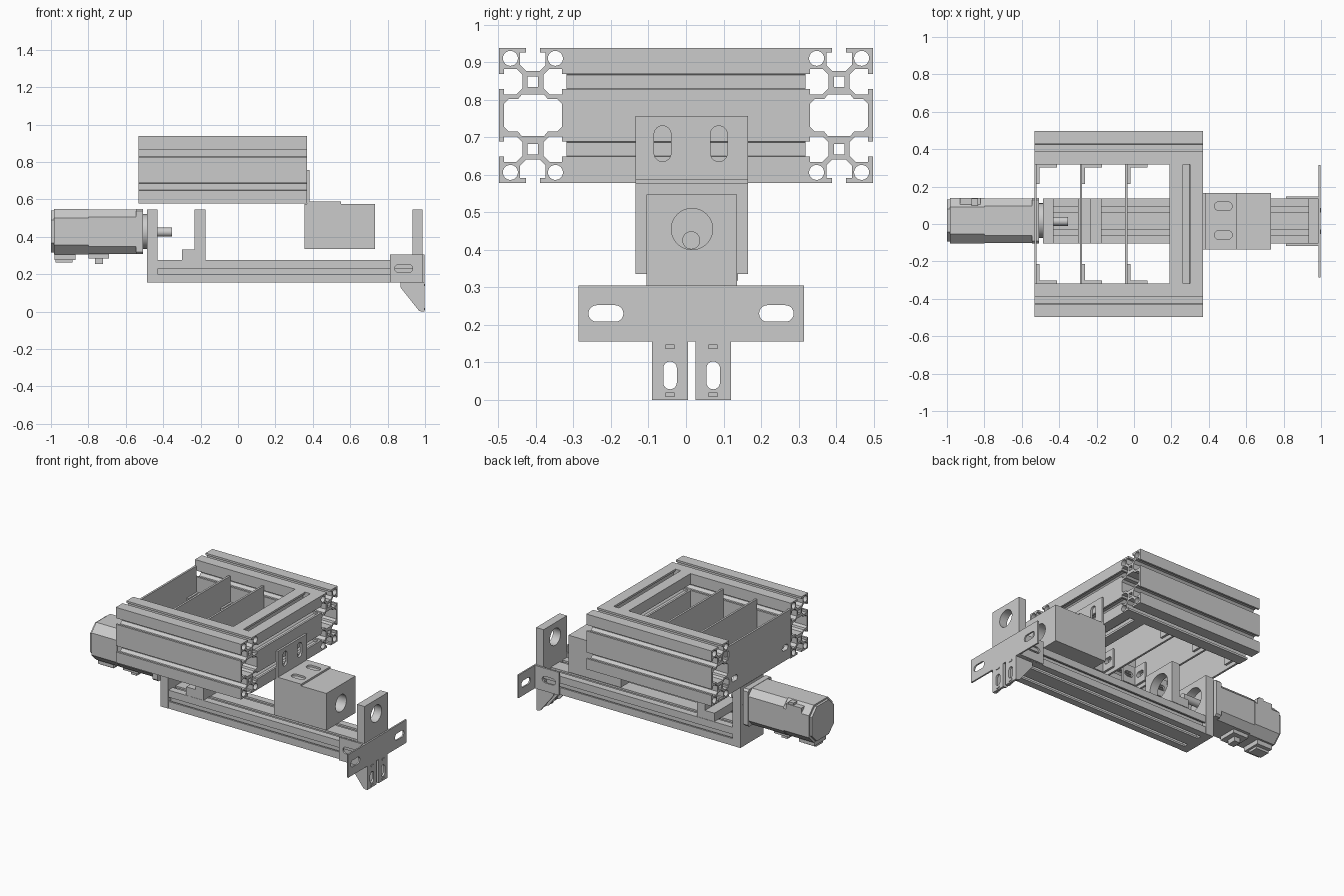
import bpy, bmesh
from math import sin, cos, pi

if "Cube" in bpy.data.objects:
    bpy.data.objects.remove(bpy.data.objects["Cube"])

# ---------- helpers ----------
AXES = {'x': (1, 2, 0), 'y': (0, 2, 1), 'z': (0, 1, 2)}   # where u, v, depth go

def prism(name, axis, a, b, *loops):
    """Extrude an outline (first loop) with holes (other loops) from a to b."""
    cu = bpy.data.curves.new(name, 'CURVE')
    cu.dimensions, cu.fill_mode, cu.extrude = '2D', 'BOTH', (b - a) / 2
    for pts in loops:
        sp = cu.splines.new('POLY')
        sp.points.add(len(pts) - 1)
        for p, (u, v) in zip(sp.points, pts):
            p.co = (u, v, 0, 1)
        sp.use_cyclic_u = True
    tmp = bpy.data.objects.new(name + "_tmp", cu)
    bpy.context.collection.objects.link(tmp)
    dg = bpy.context.evaluated_depsgraph_get()
    me = bpy.data.meshes.new_from_object(tmp.evaluated_get(dg))
    bpy.data.objects.remove(tmp)
    bpy.data.curves.remove(cu)
    bm = bmesh.new()
    bm.from_mesh(me)
    bmesh.ops.remove_doubles(bm, verts=bm.verts, dist=1e-5)
    iu, iv, iw = AXES[axis]
    for vert in bm.verts:
        u, v, w = vert.co
        co = [0, 0, 0]
        co[iu], co[iv], co[iw] = u, v, w + (a + b) / 2
        vert.co = co
    bmesh.ops.recalc_face_normals(bm, faces=bm.faces)
    bm.to_mesh(me)
    bm.free()
    me.name = name
    ob = bpy.data.objects.new(name, me)
    bpy.context.collection.objects.link(ob)
    bpy.ops.object.select_all(action='DESELECT')
    ob.select_set(True)
    bpy.context.view_layer.objects.active = ob
    bpy.ops.object.shade_smooth_by_angle(angle=0.5)
    return ob

def rect(u0, u1, v0, v1, c=0):
    if not c:
        return [(u0, v0), (u1, v0), (u1, v1), (u0, v1)]
    return [(u0 + c, v0), (u1 - c, v0), (u1, v0 + c), (u1, v1 - c),
            (u1 - c, v1), (u0 + c, v1), (u0, v1 - c), (u0, v0 + c)]

def circle(u, v, r, n=32):
    return [(u + r * cos(2 * pi * i / n), v + r * sin(2 * pi * i / n)) for i in range(n)]

def slot(u0, u1, v0, v1, n=8):
    """Long hole with round ends along its longer side."""
    r = min(u1 - u0, v1 - v0) / 2
    corners = [(u1 - r, v0 + r, -pi / 2), (u1 - r, v1 - r, 0),
               (u0 + r, v1 - r, pi / 2), (u0 + r, v0 + r, pi)]
    pts = []
    for cu, cv, s in corners:
        for i in range(n + 1):
            p = (cu + r * cos(s + i * pi / 2 / n), cv + r * sin(s + i * pi / 2 / n))
            if not pts or abs(p[0] - pts[-1][0]) + abs(p[1] - pts[-1][1]) > 1e-6:
                pts.append(p)
    if abs(pts[0][0] - pts[-1][0]) + abs(pts[0][1] - pts[-1][1]) < 1e-6:
        pts.pop()
    return pts

def four(q):
    """Mirror a quarter outline (top to right) into a full loop."""
    right = q + [(u, -v) for u, v in reversed(q)]
    return right + [(-u, -v) for u, v in q] + [(-u, v) for u, v in reversed(q)]

def box(name, x0, x1, y0, y1, z0, z1):
    return prism(name, 'z', z0, z1, rect(x0, x1, y0, y1))

def move(loops, du, dv):
    return [[(u + du, v + dv) for u, v in l] for l in loops]

# ---------- frame beams (tall slotted section) ----------
outer = four([(.018, .118), (.034, .134), (.034, .167), (.019, .167), (.019, .18), (.09, .18),
              (.09, .110), (.077, .110), (.077, .124), (.044, .124), (.028, .108),
              (.028, .072), (.044, .056), (.077, .056), (.077, .070), (.09, .070)])
cavity = four([(.03, .055), (.04, .043), (.065, .043), (.077, .031)])
BEAM = [outer, cavity]
for sv in (1, -1):
    star = [((.02 if i % 2 else .014) * cos(i * pi / 4), sv * .09 + (.02 if i % 2 else .014) * sin(i * pi / 4))
            for i in range(8)]
    BEAM.append(star)
    for su in (1, -1):
        BEAM.append(circle(su * .06, sv * .152, .02, 24))
ZB = .758
for side, y in (("left", .408), ("right", -.408)):
    prism("frame_beam_" + side, 'x', -.533, .37, *move(BEAM, y, ZB))
prism("frame_cross_beam", 'y', -.318, .318, *move(BEAM, .28, ZB))

# ---------- divider plates with corner angles ----------
for i, x in enumerate((-.533, -.29, -.047)):
    holes = [slot(s * .26 - .03, s * .26 + .03, .652, .688) for s in (1, -1)]
    prism(f"divider_plate_{i}", 'x', x, x + .013, rect(-.317, .317, .585, .9), *holes)
    for s in (1, -1):
        ya, yb = sorted((s * .215, s * .317))
        hole = slot(s * .26 - .03, s * .26 + .03, .652, .688)
        prism(f"angle_plate_leg_{i}_{s}", 'x', x + .013, x + .027, rect(ya, yb, .61, .73), hole)
        ya, yb = sorted((s * .303, s * .317))
        prism(f"angle_beam_leg_{i}_{s}", 'y', ya, yb, rect(x + .027, x + .12, .61, .73),
              slot(x + .045, x + .105, .652, .688))

# ---------- linear axis base ----------
YC, ZC = .016, .215
base = four([(.026, .028), (.036, .028), (.036, .048), (.046, .048), (.046, .06),
             (.074, .06), (.074, .048), (.084, .048), (.084, .028), (.094, .028),
             (.106, .04), (.106, .014), (.119, .014), (.119, .0138)][:2] +
            [(.036, .048), (.046, .048), (.046, .06)])
# outline: two slots above, two below, one on each side
q = [(.046, .06), (.046, .048), (.036, .048), (.036, .03), (.084, .03), (.084, .048),
     (.074, .048), (.074, .06), (.119, .06), (.119, .014), (.107, .014), (.107, .023),
     (.092, .023), (.092, .008)]
base = four(q)
prism("axis_base", 'x', -.43, .932, *move([base], YC, ZC))

# ---------- upright plates on the base ----------
def upright(name, x0, x1, z0, hz, r):
    prism(name, 'x', x0, x1, rect(-.105, .136, z0, .547), circle(YC, hz, r, 40))

upright("motor_mount", -.487, -.43, .155, .43, .08)
upright("bearing_plate", -.232, -.175, .277, .43, .08)
upright("end_plate", .932, .986, .155, .455, .055)
box("bearing_foot", -.3, -.232, -.105, .136, .277, .332)

# ---------- carriage block and its bracket ----------
prism("carriage_block", 'x', .355, .732, rect(-.135, .165, .335, .576), circle(YC, .455, .055, 40))
prism("carriage_bracket_upright", 'x', .37, .383, rect(-.135, .165, .576, .757),
      slot(-.085, -.04, .635, .73), slot(.065, .11, .635, .73))
prism("carriage_bracket_top", 'z', .576, .588, rect(.383, .55, -.135, .165),
      slot(.43, .525, -.082, -.035), slot(.43, .525, .072, .118))

# ---------- end support bracket ----------
prism("end_cross_plate", 'x', .986, .996, rect(-.287, .315, .155, .305),
      slot(-.26, -.167, .208, .252), slot(.195, .287, .208, .252))
for s, y in (("left", .136), ("right", -.117)):
    prism("end_side_plate_" + s, 'y', y, y + .012, rect(.812, .986, .155, .305),
          slot(.838, .934, .21, .252))
for s, y in (("left", .025), ("right", -.09)):
    w, m = .095, y + .0475
    prism("foot_face_" + s, 'x', .982, .996, rect(y, y + w, 0, .155),
          slot(m - .018, m + .018, .028, .102))
    box("foot_top_" + s, .87, .982, y, y + w, .141, .155)
    for k, yy in enumerate((y, y + w - .012)):
        prism(f"foot_gusset_{s}_{k}", 'y', yy, yy + .012,
              [(.87, .141), (.87, .128), (.968, .004), (.982, 0), (.982, .141)])
    for k, z in enumerate((.008, .136)):
        box(f"foot_key_{s}_{k}", .996, 1.0, m - .012, m + .012, z, z + .011)

# ---------- servo motor ----------
MY, MZ = .018, .428
def msec(h, c):
    return rect(MY - h, MY + h, MZ - h, MZ + h, c)
prism("motor_flange", 'x', -.545, -.508, msec(.121, .012))
prism("motor_body", 'x', -.8, -.545, msec(.119, .04))
prism("motor_rear_housing", 'x', -.985, -.8, msec(.122, .05))
prism("motor_rear_cap", 'x', -1.0, -.985, msec(.112, .05))
prism("motor_pilot", 'x', -.508, -.487, circle(MY, MZ, .093, 40))
prism("motor_shaft", 'x', -.508, -.352, circle(.014, .425, .024, 24))
# connectors under and beside the motor
box("rear_connector", -.98, -.87, MY - .06, MY + .06, .277, .31)
box("rear_connector_plug", -.975, -.885, MY - .035, MY + .035, .262, .277)
box("power_connector", -.8, -.69, MY - .06, MY + .06, .285, .315)
box("power_connector_plug", -.765, -.722, MY - .03, MY + .03, .255, .285)
box("side_connector", -.93, -.82, .1, .14, .47, .535)
box("side_connector_plug", -.87, -.835, .1, .135, .535, .55)
